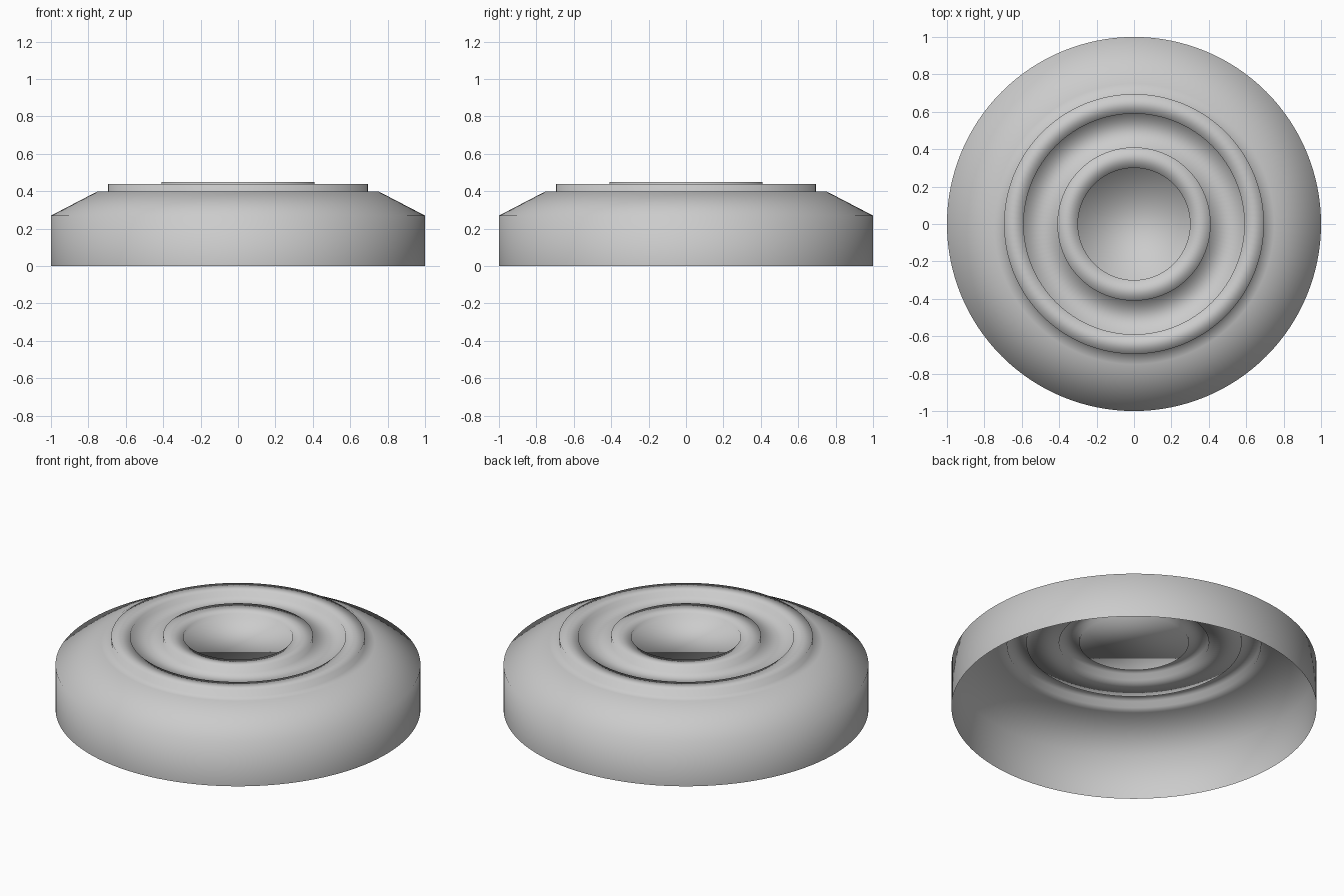
import bpy, bmesh, math

if "Cube" in bpy.data.objects:
    bpy.data.objects.remove(bpy.data.objects["Cube"])

N = 128
# Half profile (radius, height): skirt, bevel, raised ring, groove, inner ring, recessed dish
profile = [(1.0, 0.0), (1.0, 0.27), (0.75, 0.40), (0.695, 0.40), (0.695, 0.44),
           (0.59, 0.44), (0.59, 0.41), (0.41, 0.41), (0.41, 0.45),
           (0.30, 0.44), (0.30, 0.41)]

bm = bmesh.new()
rings = [[bm.verts.new((r * math.cos(2 * math.pi * i / N),
                        r * math.sin(2 * math.pi * i / N), z)) for i in range(N)]
         for r, z in profile]

# Open-bottomed turned shell
for a, b in zip(rings, rings[1:]):
    for i in range(N):
        j = (i + 1) % N
        bm.faces.new((a[i], a[j], b[j], b[i]))
# Floor of the central dish
bm.faces.new(rings[-1])
for f in bm.faces:
    f.smooth = True

mesh = bpy.data.meshes.new("stepped_round_cap")
bm.to_mesh(mesh)
bm.free()
cap = bpy.data.objects.new("stepped_round_cap", mesh)
bpy.context.collection.objects.link(cap)
